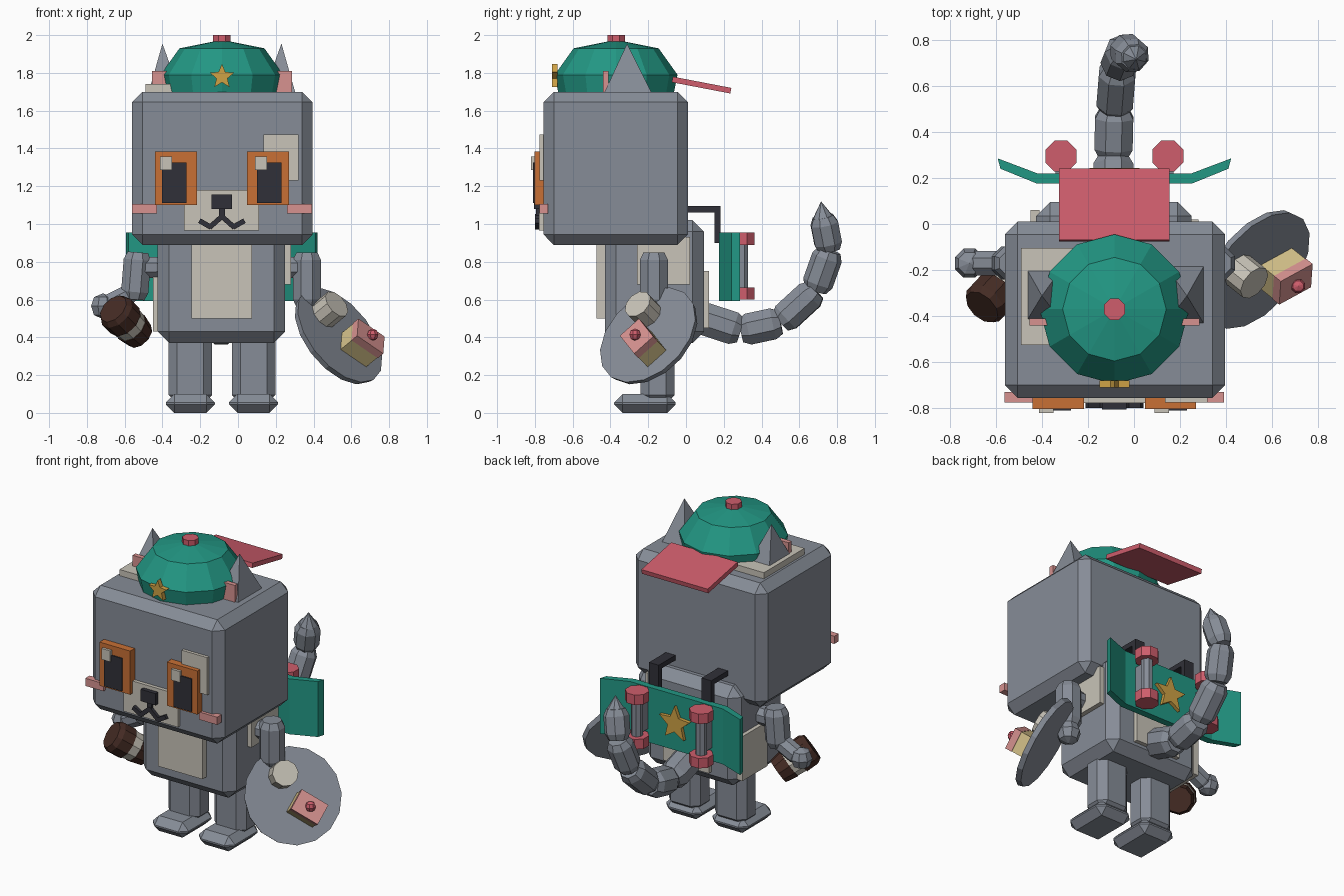
import bpy, bmesh, math
from mathutils import Vector, Matrix

if "Cube" in bpy.data.objects:
    bpy.data.objects.remove(bpy.data.objects["Cube"])

COLOURS = {
    "grey": (0.24, 0.265, 0.31), "cream": (0.58, 0.55, 0.48), "dark": (0.03, 0.03, 0.04),
    "green": (0.016, 0.31, 0.23), "red": (0.62, 0.11, 0.15), "pink": (0.68, 0.29, 0.28),
    "orange": (0.58, 0.16, 0.035), "gold": (0.62, 0.36, 0.06), "tan": (0.68, 0.55, 0.26),
    "brown": (0.06, 0.025, 0.018)}
MATS = {}
for key, col in COLOURS.items():
    MATS[key] = bpy.data.materials.new(key)
    MATS[key].diffuse_color = (*col, 1)

CX = -0.085  # the character's own centre line


def finish(name, bm, colour, matrix=None):
    if matrix:
        bm.transform(matrix)
    bmesh.ops.recalc_face_normals(bm, faces=bm.faces[:])
    me = bpy.data.meshes.new(name)
    bm.to_mesh(me)
    bm.free()
    me.materials.append(MATS[colour])
    ob = bpy.data.objects.new(name, me)
    bpy.context.collection.objects.link(ob)
    return ob


def box(name, colour, x, y, z, bevel=0, matrix=None):
    """Box from (min, max) ranges, optionally chamfered."""
    bm = bmesh.new()
    bmesh.ops.create_cube(bm, size=1)
    for v in bm.verts:
        v.co = [(r[0] + r[1]) / 2 + c * (r[1] - r[0]) for c, r in zip(v.co, (x, y, z))]
    if bevel:
        bmesh.ops.bevel(bm, geom=bm.edges[:], offset=bevel, segments=1, affect='EDGES')
    return finish(name, bm, colour, matrix)


def lathe(name, colour, profile, sides, matrix, turn=0.5):
    """Closed solid of (radius, height) rings around local z; radius 0 makes a point."""
    bm = bmesh.new()
    rings = []
    for r, h in profile:
        n = sides if r > 0 else 1
        rings.append([bm.verts.new((r * math.cos(2 * math.pi * (i + turn) / sides),
                                    r * math.sin(2 * math.pi * (i + turn) / sides), h)) for i in range(n)])
    for a, b in zip(rings, rings[1:]):
        for i in range(sides):
            j = (i + 1) % sides
            quad = [a[i % len(a)], a[j % len(a)], b[j % len(b)], b[i % len(b)]]
            bm.faces.new(list(dict.fromkeys(quad)))
    for ring in (rings[0], rings[-1]):
        if len(ring) > 1:
            bm.faces.new(ring)
    return finish(name, bm, colour, matrix)


def along(p, q):
    """Frame at p with local z pointing to q, plus the distance."""
    p, q = Vector(p), Vector(q)
    return Matrix.Translation(p) @ (q - p).to_track_quat('Z', 'Y').to_matrix().to_4x4(), (q - p).length


def limb(name, p, q, r, colour="grey", tip=0.75, sides=8):
    m, n = along(p, q)
    e = min(0.04, n / 4)
    return lathe(name, colour, [(r * tip, 0), (r, e), (r, n - e), (r * tip, n)], sides, m)


def knob(name, p, r, colour="grey"):
    lathe(name, colour, [(0, -r), (r * .75, -r * .7), (r, 0), (r * .75, r * .7), (0, r)], 8, Matrix.Translation(p))


def star(name, centre, r, depth):
    """Five-pointed plate facing along y."""
    bm = bmesh.new()
    vs = []
    for i in range(10):
        a, rr = math.pi * i / 5, r if i % 2 == 0 else r * 0.45
        vs.append(bm.verts.new((rr * math.sin(a), -depth / 2, rr * math.cos(a))))
    face = bm.faces.new(vs)
    ext = bmesh.ops.extrude_face_region(bm, geom=[face])["geom"]
    bmesh.ops.translate(bm, vec=(0, depth, 0), verts=[g for g in ext if isinstance(g, bmesh.types.BMVert)])
    finish(name, bm, "gold", Matrix.Translation(centre))


# Head and body
box("head", "grey", (-0.56, 0.395), (-0.755, 0.01), (0.89, 1.70), 0.055)
box("body", "grey", (-0.425, 0.25), (-0.43, 0.095), (0.37, 1.02), 0.06)
# Coat patches
box("belly_patch", "cream", (-0.245, 0.075), (-0.475, -0.42), (0.50, 0.93))
box("right_side_patch", "cream", (0.23, 0.28), (-0.26, 0.02), (0.68, 0.93))
box("left_side_patch", "cream", (-0.45, -0.41), (-0.20, 0.06), (0.43, 0.72))
box("back_patch", "cream", (-0.25, 0.08), (0.08, 0.122), (0.45, 0.75))
box("forehead_patch", "cream", (0.135, 0.32), (-0.775, -0.74), (1.23, 1.475))
box("muzzle", "cream", (-0.285, 0.11), (-0.778, -0.74), (0.965, 1.18))
box("crown_patch", "cream", (-0.49, -0.15), (-0.525, -0.105), (1.68, 1.74))

# Eyes
for side, x in (("left", -0.44), ("right", 0.047)):
    px = x + (0.037 if side == "left" else 0.053)
    box(side + "_eye", "orange", (x, x + 0.222), (-0.803, -0.74), (1.10, 1.385))
    box(side + "_pupil", "dark", (px, px + 0.13), (-0.811, -0.80), (1.11, 1.325))
    box(side + "_eye_glint", "cream", (px - 0.01, px + 0.053), (-0.82, -0.80), (1.285, 1.357))

# Nose and mouth
box("nose", "dark", (-0.14, -0.033), (-0.805, -0.77), (1.08, 1.157))
box("mouth_stem", "dark", (-0.1, -0.07), (-0.795, -0.77), (1.03, 1.09))
for s in (-1, 1):
    pts = [(0, 1.04), (0.062, 0.985), (0.115, 1.015)]
    for (x1, z1), (x2, z2) in zip(pts, pts[1:]):
        m, n = along((CX + s * x1, -0.785, z1), (CX + s * x2, -0.785, z2))
        lathe("mouth_line", "dark", [(0.019, -0.005), (0.019, n + 0.005)], 4, m)

# Cheeks, ears, legs and feet, mirrored about the centre line
for s, side in ((-1, "left"), (1, "right")):
    def span(a, b):
        return tuple(sorted((CX + s * a, CX + s * b)))
    box(side + "_cheek", "pink", span(0.345, 0.477), (-0.775, -0.73), (1.055, 1.105))
    bm = bmesh.new()
    base = [bm.verts.new((CX + s * x, y, 1.69)) for x, y in
            ((0.22, -0.435), (0.39, -0.435), (0.39, -0.18), (0.22, -0.18))]
    apex = bm.verts.new((CX + s * 0.315, -0.312, 1.955))
    bm.faces.new(base)
    for i in range(4):
        bm.faces.new((base[i], base[(i + 1) % 4], apex))
    finish(side + "_ear", bm, "grey")
    box(side + "_inner_ear", "pink", span(0.25, 0.37), (-0.44, -0.41), (1.69, 1.81))
    box(side + "_leg", "grey", span(0.052, 0.283), (-0.24, -0.06), (0.05, 0.45), 0.045)
    box(side + "_foot", "grey", span(0.037, 0.297), (-0.38, -0.055), (0.0, 0.10), 0.045)

# Cap
hat = Matrix.Translation((CX, -0.37, 0))
lathe("cap", "green", [(0.305, 1.69), (0.325, 1.79), (0.225, 1.93), (0, 1.975)], 12, hat, 0)
lathe("cap_button", "red", [(0.05, 1.95), (0.05, 2.0)], 8, hat)
star("cap_star", (CX, -0.695, 1.78), 0.068, 0.03)
tilt = Matrix.Translation((CX, 0.085, 1.735)) @ Matrix.Rotation(-0.19, 4, 'X')
box("cap_brim", "red", (-0.24, 0.24), (-0.16, 0.155), (-0.015, 0.015), 0, tilt)

# Tail
path = [(-0.09, 0.06, 0.51), (-0.09, 0.29, 0.435), (-0.085, 0.50, 0.48), (-0.07, 0.685, 0.65),
        (-0.04, 0.76, 0.86), (0.0, 0.725, 1.04)]
for i, (p, q) in enumerate(zip(path, path[1:])):
    limb("tail_segment", p, q, 0.094 - 0.004 * i)
m, n = along(path[-1], (0.01, 0.715, 1.12))
lathe("tail_tip", "grey", [(0.06, -0.01), (0, n)], 8, m)

# Arms
limb("left_upper_arm", (-0.53, -0.17, 0.85), (-0.55, -0.17, 0.60), 0.078)
limb("left_shoulder", (-0.40, -0.17, 0.77), (-0.53, -0.17, 0.77), 0.06)
limb("left_forearm", (-0.55, -0.17, 0.64), (-0.71, -0.17, 0.56), 0.058)
knob("left_hand", (-0.715, -0.17, 0.565), 0.068)
limb("right_upper_arm", (0.365, -0.17, 0.85), (0.365, -0.17, 0.56), 0.08)
limb("right_shoulder", (0.22, -0.17, 0.77), (0.36, -0.17, 0.77), 0.06)
knob("right_hand", (0.37, -0.165, 0.52), 0.075)

# Drinking cup with a pale sleeve
m, n = along((-0.655, -0.355, 0.545), (-0.52, -0.21, 0.41))
lathe("cup_lid", "brown", [(0.085, -0.01), (0.102, 0.02), (0.102, 0.10)], 10, m)
lathe("cup_sleeve", "cream", [(0.096, 0.10), (0.09, 0.16)], 10, m)
lathe("cup_base", "brown", [(0.094, 0.16), (0.08, n)], 10, m)

# Tilted plate carrying a marshmallow and a slice of cake
up = Vector((0.66, -0.53, 0.54)).normalized()
a = Vector((0.007, 0.1, 0.09))
a = (a - up * a.dot(up)).normalized()
b = up.cross(a)
plate = Matrix.Translation((0.53, -0.195, 0.405)) @ Matrix((a, b, up)).transposed().to_4x4()


def on_plate(x, y, z):
    off = Vector((x, y, z))
    return off.dot(a), off.dot(b)


lathe("plate", "grey", [(0.29, -0.018), (0.298, 0.015)], 16, plate)
u, v = on_plate(-0.04, -0.035, 0.145)
lathe("marshmallow", "cream", [(0.08, 0.01), (0.08, 0.12)], 10, plate @ Matrix.Translation((u, v, 0)))
u, v = on_plate(0.074, 0.013, -0.08)
cake = plate @ Matrix.Translation((u, v, 0))
box("cake", "tan", (-0.066, 0.066), (-0.09, 0.09), (0.01, 0.105), 0, cake)
box("icing", "pink", (-0.068, 0.068), (-0.092, 0.092), (0.105, 0.15), 0, cake)
knob("cherry", cake @ Vector((0, 0, 0.165)), 0.032, "red")

# Skateboard carried on the back: flat deck with two kicked ends
bm = bmesh.new()
outline = [(-0.495, 0.245), (-0.335, 0.18), (0.335, 0.18), (0.495, 0.245)]
outline += [(x + (0.012 if x > 0 else -0.012) * (abs(x) > 0.4), y + 0.045) for x, y in reversed(outline)]
low, high = [[bm.verts.new((CX + x, y - 0.005, z)) for x, y in outline] for z in (0.593, 0.955)]
for i in range(7):
    j = i + 1
    bm.faces.new((low[i], low[j], high[j], high[i]))
bm.faces.new((low[7], low[0], high[0], high[7]))
for ring in (low, high):
    for i in range(3):
        bm.faces.new((ring[i], ring[i + 1], ring[6 - i], ring[7 - i]))
finish("skateboard_deck", bm, "green")
star("skateboard_star", (CX, 0.228, 0.775), 0.115, 0.03)
for s in (-1, 1):
    x = CX + s * 0.232
    spot = Matrix.Translation((x, 0.295, 0))
    lathe("skateboard_axle", "grey", [(0.036, 0.64), (0.036, 0.91)], 8, spot)
    box("skateboard_truck", "grey", (x - 0.025, x + 0.025), (0.2, 0.29), (0.68, 0.87))
    for z in (0.60, 0.89):
        lathe("skateboard_wheel", "red", [(0.073, z), (0.073, z + 0.065)], 8, spot)
    # Carrying straps
    x = CX + s * 0.19
    box("strap_top", "dark", (x - 0.035, x + 0.035), (-0.06, 0.182), (1.062, 1.095))
    box("strap_drop", "dark", (x - 0.035, x + 0.035), (0.15, 0.182), (0.90, 1.07))

for m in bpy.data.materials:
    if m.users and not m.is_grease_pencil:
        m.use_nodes = True
        m.node_tree.nodes["Principled BSDF"].inputs["Base Color"].default_value = m.diffuse_color
